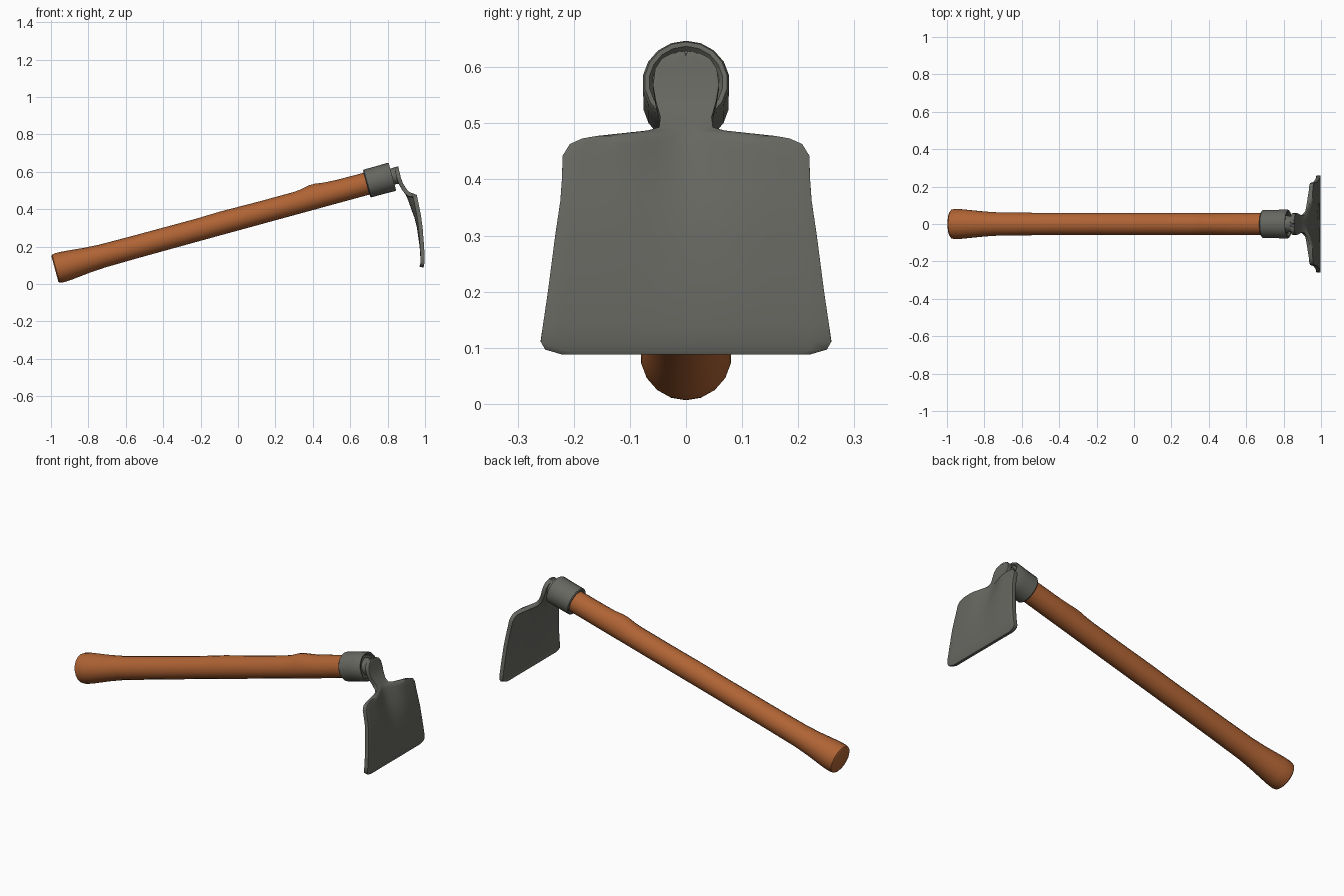
import bpy, bmesh, math
from mathutils import Vector

if "Cube" in bpy.data.objects:
    bpy.data.objects.remove(bpy.data.objects["Cube"])

ANG = math.radians(15.3)
AXIS = Vector((math.cos(ANG), 0, math.sin(ANG)))
UP = Vector((-math.sin(ANG), 0, math.cos(ANG)))
SIDE = Vector((0, 1, 0))
BUTT = Vector((-0.979, 0, 0.080))


def material(name, rgb):
    m = bpy.data.materials.new(name)
    m.diffuse_color = (*rgb, 1)
    m.use_nodes = True
    m.node_tree.nodes["Principled BSDF"].inputs["Base Color"].default_value = m.diffuse_color
    return m


wood = material("orange brown wood", (0.43, 0.125, 0.034))
steel = material("dark grey steel", (0.135, 0.135, 0.12))


def finish(name, bm, mat, angle=40):
    bmesh.ops.recalc_face_normals(bm, faces=bm.faces)
    me = bpy.data.meshes.new(name)
    bm.to_mesh(me)
    bm.free()
    ob = bpy.data.objects.new(name, me)
    bpy.context.collection.objects.link(ob)
    me.materials.append(mat)
    bpy.ops.object.select_all(action='DESELECT')
    ob.select_set(True)
    bpy.context.view_layer.objects.active = ob
    bpy.ops.object.shade_smooth_by_angle(angle=math.radians(angle))
    return ob


def turned(name, rings, mat, sides=18):
    """Round part along the handle axis; rings are (distance, radius, top bump)."""
    bm = bmesh.new()
    loops = []
    for s, r, bump in rings:
        loop = []
        for i in range(sides):
            a = 2 * math.pi * i / sides
            c = math.cos(a)
            rr = r + bump * max(0, c) ** 3
            loop.append(bm.verts.new(BUTT + AXIS * s + UP * rr * c + SIDE * rr * math.sin(a)))
        loops.append(loop)
    for a, b in zip(loops, loops[1:]):
        for i in range(sides):
            j = (i + 1) % sides
            bm.faces.new((a[i], a[j], b[j], b[i]))
    bm.faces.new(loops[0])
    bm.faces.new(loops[-1])
    return finish(name, bm, mat)


# wooden handle with swollen butt and a small knot on top
turned("handle", [
    (0, 0.070, 0), (0.006, 0.078, 0), (0.02, 0.081, 0), (0.06, 0.080, 0),
    (0.12, 0.074, 0), (0.18, 0.068, 0), (0.26, 0.063, 0), (0.45, 0.061, 0),
    (0.80, 0.060, 0), (0.93, 0.060, 0.003), (1.15, 0.060, 0), (1.34, 0.060, 0),
    (1.385, 0.060, 0.004), (1.425, 0.060, 0.013), (1.46, 0.060, 0.013),
    (1.51, 0.060, 0.006), (1.58, 0.060, 0.002), (1.75, 0.060, 0)], wood)

# steel collar with slightly dished outer end
turned("collar", [
    (1.732, 0.058, 0), (1.728, 0.072, 0), (1.733, 0.077, 0), (1.80, 0.077, 0),
    (1.864, 0.078, 0), (1.871, 0.074, 0), (1.870, 0.066, 0), (1.860, 0.060, 0)], steel)

# short stub joining collar and blade tang
turned("neck_stub", [(1.855, 0.048, 0), (1.875, 0.044, 0), (1.900, 0.046, 0)], steel)

# blade rows: height, half width, x in the middle, x at the edge
ROWS = [
    (0.622, 0.024, 0.846, 0.846), (0.613, 0.043, 0.849, 0.849),
    (0.595, 0.055, 0.853, 0.853), (0.565, 0.059, 0.860, 0.860),
    (0.535, 0.054, 0.871, 0.871), (0.505, 0.046, 0.889, 0.890),
    (0.485, 0.049, 0.904, 0.912), (0.477, 0.070, 0.909, 0.932),
    (0.470, 0.185, 0.912, 0.946), (0.461, 0.207, 0.916, 0.948),
    (0.440, 0.220, 0.924, 0.952), (0.400, 0.221, 0.938, 0.960),
    (0.360, 0.224, 0.953, 0.968), (0.300, 0.233, 0.968, 0.976),
    (0.200, 0.246, 0.982, 0.984), (0.140, 0.255, 0.986, 0.987),
    (0.112, 0.259, 0.986, 0.986), (0.099, 0.251, 0.983, 0.983),
    (0.090, 0.220, 0.981, 0.981)]

bm = bmesh.new()
N = 16
grid = []
for k, (z, hw, xc, xe) in enumerate(ROWS):
    row = []
    for i in range(N + 1):
        y = hw * (2 * i / N - 1)
        t = min(1, abs(y) / 0.13)
        x = xc + (xe - xc) * t * t * (3 - 2 * t)
        notch = 0.010 if k == 0 and i == N // 2 else 0   # cleft in the tang
        row.append(bm.verts.new((x, y, z - notch + (0.004 if k == 0 and 3 < i < 13 else 0))))
    grid.append(row)
for a, b in zip(grid, grid[1:]):
    for i in range(N):
        bm.faces.new((a[i], a[i + 1], b[i + 1], b[i]))
blade = finish("blade", bm, steel, 50)
sol = blade.modifiers.new("thickness", 'SOLIDIFY')
sol.thickness = 0.022
sol.offset = 0
bev = blade.modifiers.new("soft_edge", 'BEVEL')
bev.width = 0.005
bev.segments = 2
bev.limit_method = 'ANGLE'
bev.angle_limit = math.radians(50)
